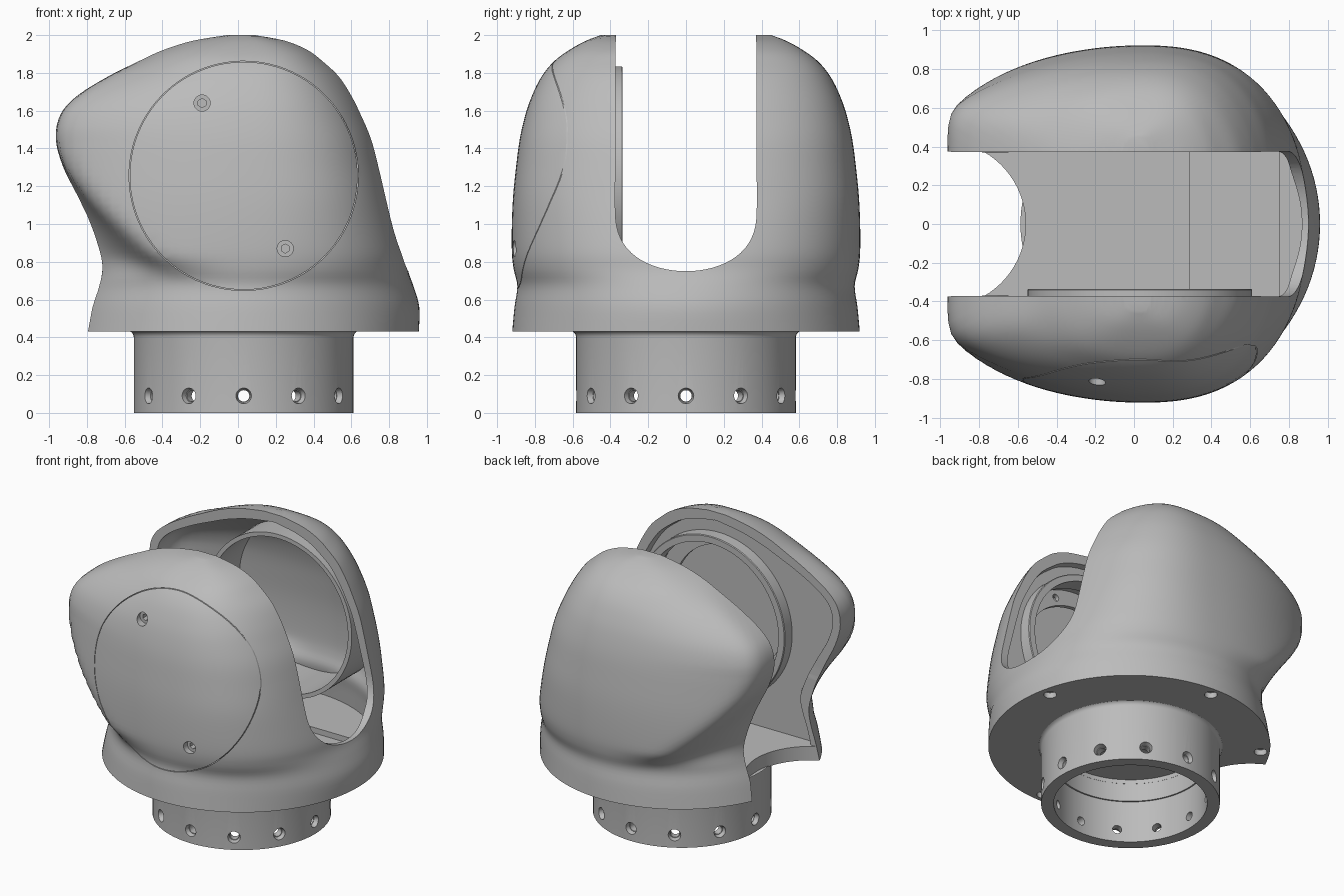
import bpy, bmesh, math
from mathutils import Matrix, Vector

if "Cube" in bpy.data.objects:
    bpy.data.objects.remove(bpy.data.objects["Cube"])

grey = bpy.data.materials.new("plain grey")
grey.use_nodes = True
grey.diffuse_color = (0.5, 0.5, 0.5, 1)
grey.node_tree.nodes["Principled BSDF"].inputs["Base Color"].default_value = (0.5, 0.5, 0.5, 1)


def add(name, bm):
    bmesh.ops.recalc_face_normals(bm, faces=bm.faces)
    mesh = bpy.data.meshes.new(name)
    bm.to_mesh(mesh)
    bm.free()
    mesh.materials.append(grey)
    ob = bpy.data.objects.new(name, mesh)
    bpy.context.collection.objects.link(ob)
    return ob


def bridge(rings, name, closed=False):
    """Skin a list of point loops; cap the ends unless the list closes on itself."""
    bm = bmesh.new()
    loops = [[bm.verts.new(p) for p in r] for r in rings]
    pairs = list(zip(loops, loops[1:])) + ([(loops[-1], loops[0])] if closed else [])
    for a, b in pairs:
        for i in range(len(a)):
            j = (i + 1) % len(a)
            bm.faces.new((a[i], a[j], b[j], b[i]))
    if not closed:
        bm.faces.new(loops[0])
        bm.faces.new(loops[-1])
    return add(name, bm)


def box(lo, hi):
    bm = bmesh.new()
    bmesh.ops.create_cube(bm, size=1)
    lo, hi = Vector(lo), Vector(hi)
    for v in bm.verts:
        v.co = (lo + hi) / 2 + Vector(c * s for c, s in zip(v.co, hi - lo))
    return add("cutter", bm)


def rod(start, end, r1, r2=None, sides=24):
    start, end = Vector(start), Vector(end)
    d = end - start
    bm = bmesh.new()
    turn = Matrix.Translation((start + end) / 2) @ d.to_track_quat('Z', 'Y').to_matrix().to_4x4()
    bmesh.ops.create_cone(bm, cap_ends=True, segments=sides, radius1=r1,
                          radius2=r1 if r2 is None else r2, depth=d.length, matrix=turn)
    return add("cutter", bm)


def lathe(profile, name, place, sides=96):
    """Revolve a closed (radius, height) profile."""
    rings = [[place(r * math.cos(t), r * math.sin(t), h)
              for t in (math.tau * (i + .37) / sides for i in range(sides))] for r, h in profile]
    return bridge(rings, name, closed=True)


def boolean(ob, tool, op='DIFFERENCE'):
    mod = ob.modifiers.new("cut", 'BOOLEAN')
    mod.operation, mod.solver, mod.object = op, 'EXACT', tool
    bpy.context.view_layer.objects.active = ob
    bpy.ops.object.modifier_apply(modifier=mod.name)
    bpy.data.objects.remove(tool)


def smooth(ob):
    bpy.ops.object.select_all(action='DESELECT')
    ob.select_set(True)
    bpy.context.view_layer.objects.active = ob
    bpy.ops.object.shade_smooth_by_angle(angle=math.radians(30))


# Body sections: height, left and right extent at the slot, half width, left and right squareness
SLOT, MID = 0.37, 0.04
ROWS = [
    (.43, -.80, .88, .92, 2, 2), (.56, -.77, .88, .908, 2, 2),
    (.67, -.735, .86, .893, 2, 2.1), (.76, -.718, .85, .912, 2.1, 2.3),
    (.85, -.73, .845, .922, 2.3, 2.4), (1, -.78, .815, .922, 2.6, 2.5),
    (1.15, -.85, .78, .915, 2.9, 2.6), (1.3, -.925, .745, .9, 3.2, 2.6),
    (1.45, -.965, .705, .88, 3.4, 2.6), (1.58, -.94, .65, .85, 3.4, 2.6),
    (1.68, -.85, .6, .815, 3.2, 2.6), (1.78, -.69, .535, .765, 3, 2.6),
    (1.86, -.53, .45, .7, 3, 2.8), (1.92, -.4, .37, .62, 3, 3),
    (1.97, -.24, .25, .53, 3, 3), (2, -.06, .09, .45, 3, 3)]


def spline(rows, steps=4):
    out = []
    for i in range(len(rows) - 1):
        p = [rows[max(0, min(len(rows) - 1, i + k))] for k in (-1, 0, 1, 2)]
        for s in range(steps):
            t = s / steps
            out.append([b + t / 2 * (c - a + t * (2 * a - 5 * b + 4 * c - d + t * (3 * (b - c) + d - a)))
                        for a, b, c, d in zip(*p)])
    return out + [list(rows[-1])]


def ramp(x, lo, hi):
    t = max(0, min(1, (x - lo) / (hi - lo)))
    return t * t * (3 - 2 * t)


def oval(c, s, a, w, n):
    return (abs(c / a) ** n + abs(s / w) ** n) ** (-1 / n)


def body_loft(name, inset=0.0, floor=None, sides=120):
    rings = []
    for z, xl, xr, w, nl, nr in spline(ROWS):
        left, right = [abs(x - MID) / (1 - (SLOT / w) ** n) ** (1 / n) - inset
                       for x, n in ((xl, nl), (xr, nr))]
        nose = MID - xl
        length = 1.35 * (nose if z > 1.45 else 1)
        slant = math.atan(.7 * (max(0, 1.45 - z) / .7) ** 2)
        cs, sn = math.cos(slant), math.sin(slant)
        blunt = ramp(z, .69, .85) * (1 - ramp(z, 1.78, 1.95))
        if floor:
            z = floor + (z - ROWS[0][0]) * (2 - inset - floor) / (2 - ROWS[0][0])
        ring = []
        for i in range(sides):
            t = math.tau * i / sides
            c, s = math.cos(t), math.sin(t)
            if c > 0:
                r = oval(c, s, right, w - inset, nr)
            else:
                # The nose is a long oval cut by an end plane that slants inward lower down
                r = oval(c, s, left, w - inset, nl)
                long = oval(c, s, length - inset, w - inset, 2)
                flat = (nose * cs + SLOT * sn - inset) / max(-c * cs + abs(s) * sn, .01)
                r += blunt * ((long ** -30 + flat ** -30) ** (-1 / 30) - r)
            ring.append((MID + r * c, r * s, z))
        rings.append(ring)
    return bridge(rings, name)


CX, CZ = 0.03, 1.255    # axis of the round side openings


def sideways(a, b, h):
    return (CX + a, h, CZ + b)


# Two-armed shell with a U-shaped slot through it
body = body_loft("yoke_shell")
arc = [math.pi * i / 32 for i in range(33)]
u_shape = [(-SLOT, 2.5)] + [(-.375 * math.cos(t), 1.1 - .35 * abs(math.sin(t)) ** .72) for t in arc] + [(SLOT, 2.5)]
boolean(body, bridge([[(x, y, z) for y, z in u_shape] for x in (-1.5, 1.5)], "cutter"))
boolean(body, box((-1.5, -SLOT, .53), (-.2, SLOT, 1.3)))
boolean(body, rod((-.99, 0, .3), (-.99, 0, 1), .43, sides=96))

# Hollow inside: closed front arm with a round bore, open back arm with a round wall in it
space = box((-1.5, -.42, .2), (1.5, 1.2, 2.5))
boolean(space, rod((CX, -.65, CZ), (CX, 0, CZ), .55, sides=96), 'UNION')
boolean(space, lathe([(.55, .42), (.58, .42), (.58, 1.3), (.55, 1.3)], "cutter", sideways))
boolean(space, body_loft("cutter", .06, .53), 'INTERSECT')
boolean(body, space)
boolean(body, box((.29, -.41, .49), (.75, .41, .7)))

# Cover disc seam and its two screw holes
boolean(body, lathe([(.603, -1.2), (.607, -1.2), (.607, -.6), (.603, -.6)], "cutter", sideways))
for x, z, face in ((-.19, 1.64, -.83), (.25, .87, -.92)):
    boolean(body, rod((x, -1.2, z), (x, face + .05, z), .043))
    boolean(body, rod((x, -1.2, z), (x, face + .1, z), .024, sides=6))

# Round recess above the neck and screw holes in the underside
boolean(body, rod((CX, 0, .3), (CX, 0, .46), .489, sides=96))
for deg in (12, 88, 145, -88, -145):
    x, y = CX + .85 * math.cos(math.radians(deg)), .85 * math.sin(math.radians(deg))
    boolean(body, rod((x, y, .3), (x, y, .47), .042))
smooth(body)

# Bearing ring standing out of the front arm, and the bolt ring behind it
ring = lathe([(.53, -.335), (.575, -.335), (.58, -.34), (.58, -.46), (.53, -.46)], "bearing_ring", sideways)
smooth(ring)
bolt_ring = lathe([(.44, -.53), (.555, -.53), (.555, -.56), (.44, -.56)], "bolt_ring", sideways)
for k in range(8):
    t = math.tau * (k + .5) / 8
    x, z = CX + .495 * math.cos(t), CZ + .495 * math.sin(t)
    boolean(bolt_ring, rod((x, -.7, z), (x, -.4, z), .025, sides=16))
smooth(bolt_ring)

# Neck collar with a flared top, a stepped bore and twelve countersunk holes
fillet = [(.582 + .035 * (1 - math.cos(a)), .4 + .035 * math.sin(a))
          for a in (math.pi / 2 * i / 6 for i in range(7))]
profile = [(.5, 0), (.582, 0)] + fillet + [(.49, .435), (.49, .3), (.5, .3)]
collar = lathe(profile, "neck_collar", lambda a, b, h: (CX + a, b, h))
for k in range(12):
    t = math.tau * k / 12
    c, s = math.cos(t), math.sin(t)
    at = lambda r: (CX + r * c, r * s, .09)
    boolean(collar, rod(at(.4), at(.7), .03))
    boolean(collar, rod(at(.55), at(.6), .034, .046))
smooth(collar)
